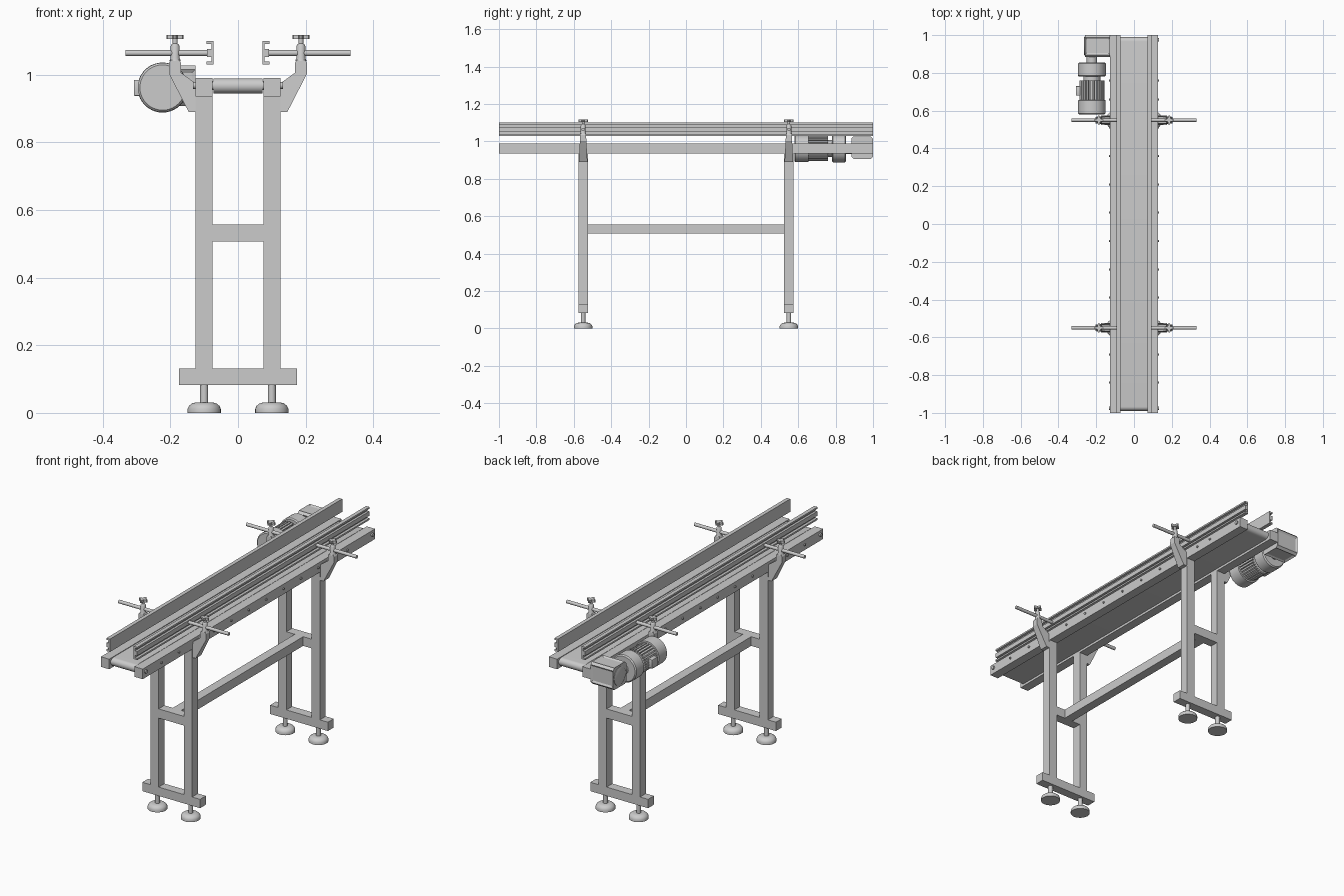
import bpy, bmesh
from math import cos, sin, pi, radians
from mathutils import Matrix, Vector

if "Cube" in bpy.data.objects:
    bpy.data.objects.remove(bpy.data.objects["Cube"])


def finish(bm, name, smooth=False):
    bmesh.ops.recalc_face_normals(bm, faces=bm.faces)
    me = bpy.data.meshes.new(name)
    bm.to_mesh(me)
    bm.free()
    ob = bpy.data.objects.new(name, me)
    bpy.context.collection.objects.link(ob)
    if smooth:
        bpy.ops.object.select_all(action='DESELECT')
        bpy.context.view_layer.objects.active = ob
        ob.select_set(True)
        bpy.ops.object.shade_smooth_by_angle(angle=radians(35))
    return ob


def box(name, x, y, z, bevel=0.0):
    bm = bmesh.new()
    bmesh.ops.create_cube(bm, size=1)
    for v in bm.verts:
        v.co = [(r[0] + r[1]) / 2 + c * (r[1] - r[0]) for r, c in zip((x, y, z), v.co)]
    if bevel:
        bmesh.ops.bevel(bm, geom=bm.edges[:], offset=bevel, segments=2, profile=0.5, affect='EDGES')
    return finish(bm, name, bool(bevel))


def lathe(name, profile, origin, axis='Z', steps=32):
    """Revolve (radius, height) pairs around the axis through origin."""
    bm = bmesh.new()
    vs = [bm.verts.new((r, 0, h)) for r, h in profile]
    es = [bm.edges.new(p) for p in zip(vs, vs[1:])]
    bmesh.ops.spin(bm, geom=vs + es, cent=(0, 0, 0), axis=(0, 0, 1), angle=2 * pi, steps=steps)
    bmesh.ops.remove_doubles(bm, verts=bm.verts, dist=1e-5)
    rot = Vector((0, 0, 1)).rotation_difference(
        Vector({'X': (1, 0, 0), 'Y': (0, 1, 0), 'Z': (0, 0, 1)}[axis])).to_matrix().to_4x4()
    bmesh.ops.transform(bm, matrix=Matrix.Translation(origin) @ rot, verts=bm.verts)
    return finish(bm, name, True)


def cyl(name, r, h0, h1, origin, axis='Z', steps=20):
    return lathe(name, [(0, h0), (r, h0), (r, h1), (0, h1)], origin, axis, steps)


def prism(name, pts, place, a, b, smooth=False):
    """Extrude a closed 2D profile from a to b; place maps (u, v, depth) to xyz."""
    bm = bmesh.new()
    lo, hi = ([bm.verts.new(place(u, v, d)) for u, v in pts] for d in (a, b))
    bm.faces.new(lo)
    bm.faces.new(hi)
    n = len(pts)
    for i in range(n):
        j = (i + 1) % n
        bm.faces.new((lo[i], lo[j], hi[j], hi[i]))
    return finish(bm, name, smooth)


# conveyor belt loop with round ends
loop = []
for yc, start in ((0.967, -pi / 2), (-0.967, pi / 2)):
    loop += [(yc + 0.022 * cos(start + pi * i / 12), 0.967 + 0.022 * sin(start + pi * i / 12)) for i in range(13)]
prism("conveyor_belt", loop, lambda u, v, d: (d, u, v), -0.073, 0.073, True)
for y in (-0.967, 0.967):
    cyl("belt_roller_shaft", 0.012, -0.125, 0.125, (0, y, 0.967), 'X')

# side rails, bolts and guide rails
guide = [(0.072, 1.03), (0.093, 1.03), (0.093, 1.039), (0.079, 1.039), (0.079, 1.052), (0.091, 1.052),
         (0.091, 1.076), (0.079, 1.076), (0.079, 1.091), (0.093, 1.091), (0.093, 1.1), (0.072, 1.1)]
for s, side in ((-1, "left"), (1, "right")):
    box(side + "_side_rail", sorted((s * 0.076, s * 0.126)), (-1, 1), (0.935, 0.99))
    prism(side + "_guide_rail", guide, lambda u, v, d: (s * u, d, v), -1, 1)
    for k in range(-6, 6):
        y = 0.06 + 0.15 * k if k < 5 else 0.76
        cyl(side + "_rail_bolt", 0.006, 0, s * 0.006, (s * 0.126, y, 0.965), 'X', 10)
    for y in (-0.975, 0.975):
        cyl(side + "_end_bolt", 0.01, 0, s * 0.007, (s * 0.126, y, 0.968), 'X', 12)
        cyl(side + "_inner_roller_collar", 0.014, 0, -s * 0.003, (s * 0.076, y, 0.968), 'X', 12)

# leg frames
for e, end in ((-1, "front"), (1, "back")):
    y = e * 0.55
    ys = (y - 0.025, y + 0.025)
    box(end + "_foot_bar", (-0.174, 0.174), ys, (0.083, 0.131))
    box(end + "_cross_bar", (-0.076, 0.076), ys, (0.507, 0.557))
    for s, side in ((-1, "left"), (1, "right")):
        tag = f"{end}_{side}"
        box(tag + "_leg", sorted((s * 0.076, s * 0.126)), ys, (0.131, 0.935))
        cyl(tag + "_foot_stud", 0.012, 0.028, 0.085, (s * 0.1, y, 0))
        lathe(tag + "_foot_pad", [(0, 0), (0.049, 0), (0.049, 0.012), (0.045, 0.021), (0.036, 0.028),
                                  (0.025, 0.031), (0, 0.031)], (s * 0.1, y, 0))
        # guide bracket, narrowing towards the top
        arm = [(0.126, 0.89), (0.146, 0.89), (0.204, 1.003), (0.204, 1.035), (0.199, 1.043),
               (0.173, 1.043), (0.169, 1.035), (0.169, 1.006), (0.126, 0.975)]
        prism(tag + "_guide_bracket", arm,
              lambda u, v, d: (s * u, y + d * (0.023 - 0.05 * max(0, v - 0.89)), v), -1, 1)
        # clamp post, lobed knob and guide rod
        px = s * 0.186
        lathe(tag + "_clamp_post", [(0, 1.04), (0.017, 1.04), (0.013, 1.05), (0.013, 1.085), (0.01, 1.09),
                                    (0.007, 1.092), (0.007, 1.106), (0, 1.106)], (px, y, 0), steps=24)
        knob = []
        for i in range(32):
            t = 2 * pi * i / 32
            r = 0.018 + 0.007 * cos(4 * t)
            knob.append((px + r * cos(t), y + r * sin(t)))
        prism(tag + "_clamp_knob", knob, lambda u, v, d: (u, v, d), 1.105, 1.118, True)
        cyl(tag + "_guide_rod", 0.009, s * 0.078, s * 0.332, (0, y, 1.064), 'X')
box("long_brace", (-0.025, 0.025), (-0.525, 0.525), (0.507, 0.557))

# gearbox with recessed panels
bm = bmesh.new()
bmesh.ops.create_cube(bm, size=1)
for v in bm.verts:
    v.co = (-0.193 + v.co.x * 0.134, 0.942 + v.co.y * 0.116, 0.967 + v.co.z * 0.12)
corner = [e for e in bm.edges if abs(e.verts[0].co.x - e.verts[1].co.x) > 0.1]
bmesh.ops.bevel(bm, geom=corner, offset=0.012, segments=1, affect='EDGES')
bm.normal_update()
panels = [f for f in bm.faces if abs(f.normal.x) < 0.1 and f.calc_area() > 0.01]
bmesh.ops.inset_individual(bm, faces=panels, thickness=0.014, depth=-0.006)
finish(bm, "gearbox")
lathe("gearbox_cover", [(0, 0), (0.05, 0), (0.05, -0.004), (0.046, -0.006), (0, -0.006)], (-0.258, 0.942, 0.967), 'X')

# motor along y
M = (-0.223, 0, 0.962)
cyl("motor_shaft_neck", 0.028, 0.85, 0.89, M, 'Y')
lathe("motor_flange_drum", [(0, 0.78), (0.068, 0.78), (0.074, 0.786), (0.074, 0.849), (0.068, 0.855), (0, 0.855)],
      M, 'Y', 40)
cyl("motor_neck", 0.045, 0.755, 0.785, M, 'Y', 28)
fins = []
for i in range(28):
    for f, r in ((0, 0.056), (0.3, 0.056), (0.32, 0.066), (0.98, 0.066)):
        t = 2 * pi * (i + f) / 28
        fins.append((M[0] + r * cos(t), M[2] + r * sin(t)))
prism("motor_finned_body", fins, lambda u, v, d: (u, d, v), 0.655, 0.76)
lathe("motor_fan_cover", [(0, 0.58), (0.067, 0.58), (0.073, 0.586), (0.073, 0.655), (0.056, 0.657), (0, 0.657)],
      M, 'Y', 40)
box("motor_terminal_box", (-0.308, -0.27), (0.68, 0.73), (0.937, 0.985), 0.003)
